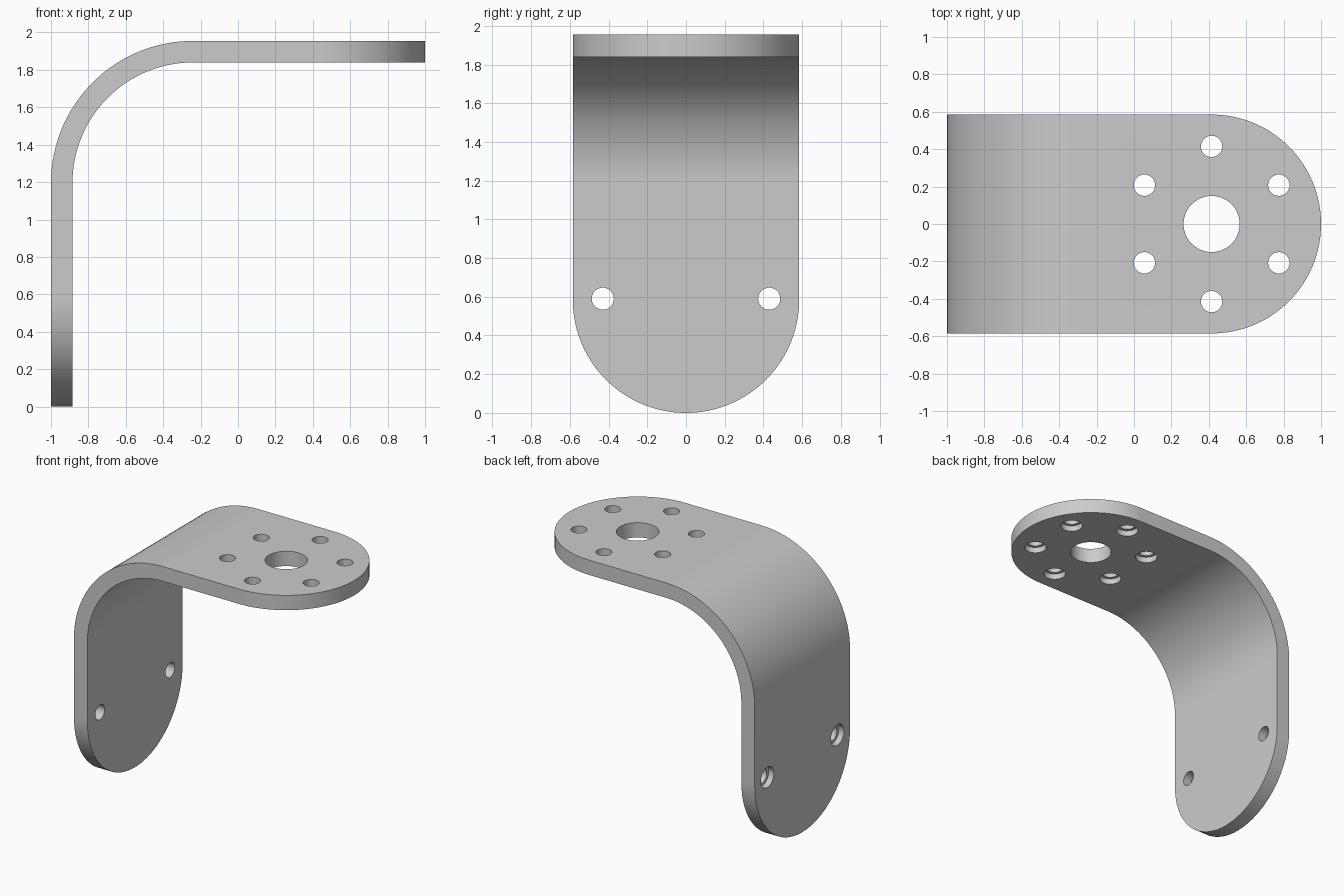
import bpy, bmesh
from math import sin, cos, pi, radians
from mathutils import Matrix, Vector

# Remove the default cube
cube = bpy.data.objects.get("Cube")
if cube:
    bpy.data.objects.remove(cube, do_unlink=True)

HEIGHT, THICK, HALF_W = 1.955, 0.115, 0.585
BEND_R = 0.76
BEND_X, BEND_Z = -1 + BEND_R, HEIGHT - BEND_R
DISC_X = 1 - HALF_W          # centre of the rounded end of the top plate
HOLE_R, BORE_R, BORE_DEPTH = 0.057, 0.08, 0.045
ARC = 32

metal = bpy.data.materials.new("bracket grey")
metal.use_nodes = True
grey = (0.6, 0.6, 0.6, 1)
metal.diffuse_color = grey
metal.node_tree.nodes["Principled BSDF"].inputs["Base Color"].default_value = grey


def make_object(name, bm):
    bmesh.ops.recalc_face_normals(bm, faces=bm.faces)
    mesh = bpy.data.meshes.new(name)
    bm.to_mesh(mesh)
    bm.free()
    mesh.materials.append(metal)
    obj = bpy.data.objects.new(name, mesh)
    bpy.context.collection.objects.link(obj)
    return obj


def cutter(name, drills):
    """Cylinders given as (start, end, radius)."""
    bm = bmesh.new()
    for start, end, radius in drills:
        a, b = Vector(start), Vector(end)
        turn = (b - a).to_track_quat('Z', 'Y').to_matrix().to_4x4()
        bmesh.ops.create_cone(bm, cap_ends=True, segments=48, radius1=radius, radius2=radius,
                              depth=(b - a).length, matrix=Matrix.Translation((a + b) / 2) @ turn)
    obj = make_object(name, bm)
    obj.hide_render = True
    return obj


# Stations along the strip: outer point, inner point, half width
stations = []
for i in range(ARC + 1):     # rounded foot
    a = pi / 2 * i / ARC
    z = HALF_W * (1 - cos(a))
    stations.append(((-1, z), (-1 + THICK, z), HALF_W * sin(a)))
for i in range(ARC + 1):     # bend
    a = pi - pi / 2 * i / ARC
    outer, inner = [(BEND_X + r * cos(a), BEND_Z + r * sin(a)) for r in (BEND_R, BEND_R - THICK)]
    stations.append((outer, inner, HALF_W))
for i in range(ARC + 1):     # rounded end of the top plate
    a = pi / 2 * i / ARC
    x = DISC_X + HALF_W * sin(a)
    stations.append(((x, HEIGHT), (x, HEIGHT - THICK), HALF_W * cos(a)))

# Bent plate
bm = bmesh.new()
previous = None
for (ox, oz), (ix, iz), w in stations:
    ring = [bm.verts.new(p) for p in ((ox, -w, oz), (ox, w, oz), (ix, w, iz), (ix, -w, iz))]
    if previous:
        for k in range(4):
            n = (k + 1) % 4
            bm.faces.new((previous[k], previous[n], ring[n], ring[k]))
    previous = ring
bmesh.ops.remove_doubles(bm, verts=bm.verts, dist=1e-5)
bmesh.ops.dissolve_degenerate(bm, edges=bm.edges, dist=1e-5)
bmesh.ops.dissolve_limit(bm, angle_limit=0.005, verts=bm.verts, edges=bm.edges)
bracket = make_object("bent_bracket", bm)

# Through holes, and wider recesses on the underside and on the outer wall
under = HEIGHT - THICK
through = [((DISC_X, 0, under - 0.1), (DISC_X, 0, HEIGHT + 0.1), 0.15)]
recess = []
for i in range(6):
    a = radians(30 + 60 * i)
    x, y = DISC_X + 0.415 * cos(a), 0.415 * sin(a)
    through.append(((x, y, under - 0.1), (x, y, HEIGHT + 0.1), HOLE_R))
    recess.append(((x, y, under - 0.1), (x, y, under + BORE_DEPTH), BORE_R))
for y in (-0.43, 0.43):
    through.append(((-1.1, y, 0.59), (-0.8, y, 0.59), HOLE_R))
    recess.append(((-1.1, y, 0.59), (-1 + BORE_DEPTH, y, 0.59), BORE_R))

bpy.ops.object.select_all(action='DESELECT')
bracket.select_set(True)
bpy.context.view_layer.objects.active = bracket
for name, drills in (("recess_cutter", recess), ("hole_cutter", through)):
    tool = cutter(name, drills)
    mod = bracket.modifiers.new(name, 'BOOLEAN')
    mod.operation = 'DIFFERENCE'
    mod.solver = 'EXACT'
    mod.object = tool
    bpy.ops.object.modifier_apply(modifier=mod.name)
    bpy.data.objects.remove(tool, do_unlink=True)

bpy.ops.object.shade_smooth_by_angle(angle=radians(30))
